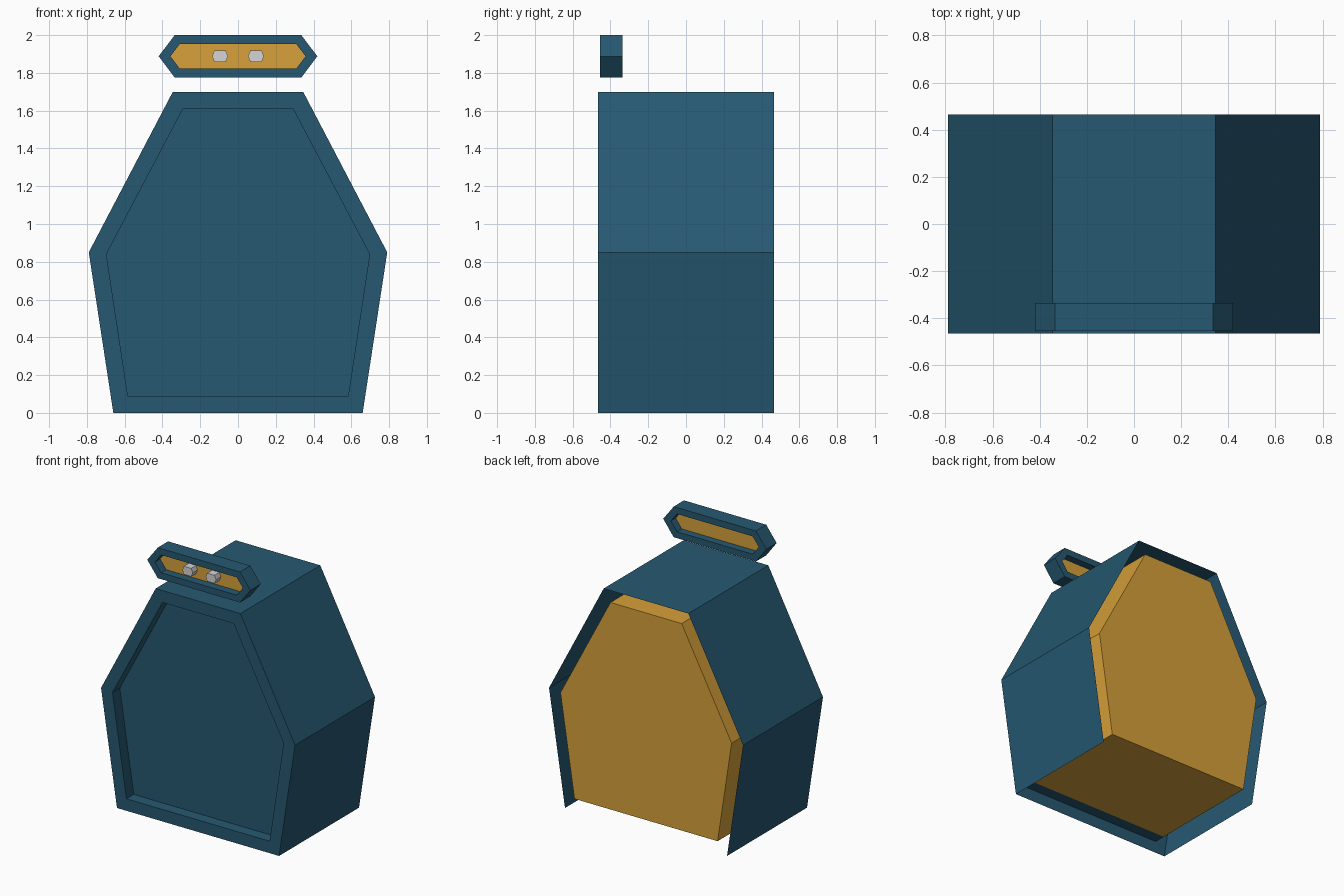
import bpy

if "Cube" in bpy.data.objects:
    bpy.data.objects.remove(bpy.data.objects["Cube"])


def material(name, rgb):
    m = bpy.data.materials.new(name)
    m.diffuse_color = (*rgb, 1.0)
    m.use_nodes = True
    m.node_tree.nodes["Principled BSDF"].inputs["Base Color"].default_value = m.diffuse_color
    return m


BLUE = material("deep_blue", (0.019, 0.098, 0.165))
YELLOW = material("amber", (0.68, 0.355, 0.042))
SILVER = material("silver", (0.66, 0.66, 0.68))


def profile(half, cx=0.0):
    """Mirror a right-hand outline (bottom to top) into a loop, counter-clockwise from the front."""
    pts = half + [(-x, z) for x, z in reversed(half)]
    return [(x + cx, z) for x, z in pts if True]


def build(name, mat, loops, front_cap=None, back_cap=None, skip=()):
    """Bridge successive (profile, y) loops; caps name a loop index; skip holds (band, side)."""
    n = len(loops[0][0])
    verts = [(x, y, z) for pts, y in loops for x, z in pts]
    faces = []
    for k in range(len(loops) - 1):
        for i in range(n):
            if (k, i) in skip:
                continue
            j = (i + 1) % n
            a, b = k * n, (k + 1) * n
            faces.append((a + i, b + i, b + j, a + j))
    if front_cap is not None:
        faces.append(tuple(front_cap * n + i for i in range(n)))
    if back_cap is not None:
        faces.append(tuple(back_cap * n + i for i in reversed(range(n))))
    me = bpy.data.meshes.new(name)
    me.from_pydata(verts, [], faces)
    me.materials.append(mat)
    me.update()
    ob = bpy.data.objects.new(name, me)
    bpy.context.collection.objects.link(ob)
    return ob


# Outer shell: recessed front panel, frame, side walls; back and bottom open
outer = profile([(0.66, 0.0), (0.79, 0.85), (0.345, 1.70)])
inner = profile([(0.583, 0.088), (0.697, 0.84), (0.29, 1.612)])
FRONT, PANEL, BACK = -0.465, -0.38, 0.465
build("outer_shell", BLUE,
      [(inner, PANEL), (inner, FRONT), (outer, FRONT), (outer, BACK)],
      front_cap=0, skip={(2, 5)})  # side 5 is the bottom edge

# Inner core behind the front panel
build("inner_core", YELLOW, [(inner, PANEL), (inner, BACK)], back_cap=1)

# Floating sign above: hexagonal frame ring
s_out = profile([(0.335, 1.775), (0.42, 1.888), (0.335, 2.0)])
s_in = profile([(0.308, 1.822), (0.358, 1.888), (0.308, 1.953)])
S_FRONT, S_MID, S_BACK = -0.455, -0.395, -0.335
build("sign_frame", BLUE,
      [(s_in, S_BACK), (s_in, S_FRONT), (s_out, S_FRONT), (s_out, S_BACK), (s_in, S_BACK)])

# Plate in the middle of the frame
build("sign_plate", YELLOW, [(s_in, S_MID), (s_in, S_MID + 0.004)], front_cap=0, back_cap=1)

# Two studs on the plate
for side, cx in (("left", -0.095), ("right", 0.095)):
    stud = profile([(0.03, 1.858), (0.042, 1.888), (0.03, 1.918)], cx)
    build("stud_" + side, SILVER, [(stud, S_FRONT + 0.003), (stud, S_MID)], front_cap=0)
